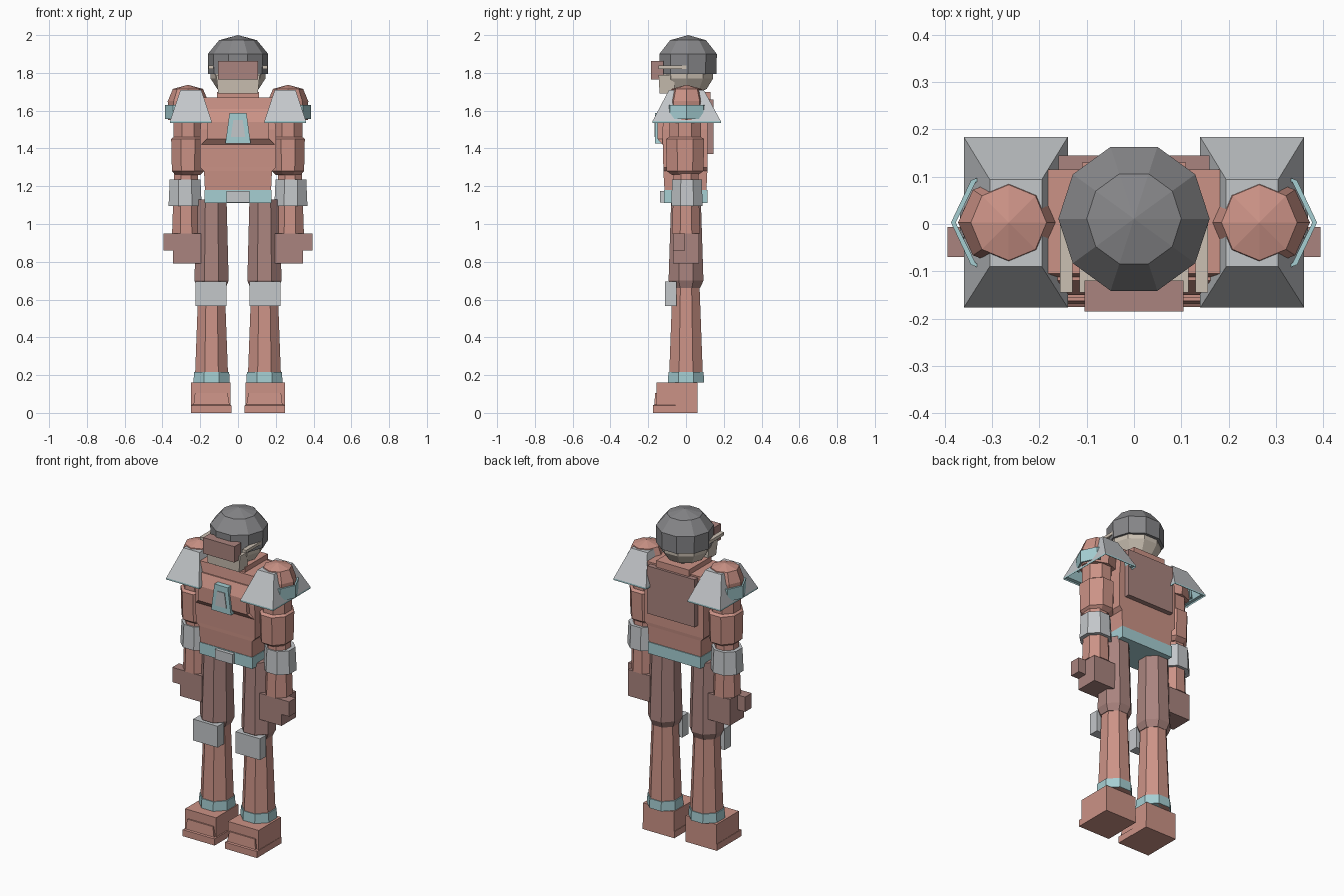
import bpy, bmesh, math

COLORS = {"red": (0.60, 0.29, 0.24), "brown": (0.40, 0.23, 0.21), "teal": (0.38, 0.62, 0.65),
          "steel": (0.55, 0.57, 0.59), "dark": (0.24, 0.24, 0.25), "tan": (0.60, 0.53, 0.45)}
MATS = {}
for key, rgb in COLORS.items():
    MATS[key] = bpy.data.materials.new(key)
    MATS[key].diffuse_color = (*rgb, 1)


def loft(name, color, rings, caps=(True, True), closed=True):
    """Skin a list of equal-length point rings."""
    bm = bmesh.new()
    rows = [[bm.verts.new(p) for p in ring] for ring in rings]
    n = len(rows[0])
    for a, b in zip(rows, rows[1:]):
        for i in range(n if closed else n - 1):
            j = (i + 1) % n
            bm.faces.new((a[i], a[j], b[j], b[i]))
    if caps[0]:
        bm.faces.new(rows[0][::-1])
    if caps[1]:
        bm.faces.new(rows[-1])
    bmesh.ops.remove_doubles(bm, verts=bm.verts, dist=0.0005)
    bmesh.ops.recalc_face_normals(bm, faces=bm.faces)
    mesh = bpy.data.meshes.new(name)
    bm.to_mesh(mesh)
    bm.free()
    ob = bpy.data.objects.new(name, mesh)
    bpy.context.collection.objects.link(ob)
    mesh.materials.append(MATS[color])
    return ob


def rect(x0, x1, y0, y1, z):
    return [(x0, y0, z), (x1, y0, z), (x1, y1, z), (x0, y1, z)]


def box(name, color, x0, x1, y0, y1, z0, z1):
    return loft(name, color, [rect(x0, x1, y0, y1, z0), rect(x0, x1, y0, y1, z1)])


def poly(cx, cy, rx, ry, z, n=8, turn=0.0):
    return [(cx + rx * math.cos(2 * math.pi * (i + turn) / n),
             cy + ry * math.sin(2 * math.pi * (i + turn) / n), z) for i in range(n)]


def tube(name, color, cx, cy, profile, n=8, turn=0.0, caps=(True, True)):
    """Faceted limb from (radius x, radius y, z) stations."""
    return loft(name, color, [poly(cx, cy, rx, ry, z, n, turn) for rx, ry, z in profile], caps)


def plate(name, color, outline, y0, y1):
    """Front-view outline given thickness along y."""
    return loft(name, color, [[(x, y, z) for x, z in outline] for y in (y0, y1)])


# Head, jaw, helmet and visor
tube("head", "tan", 0, 0.005, [(0.06, 0.06, 1.69), (0.11, 0.11, 1.715), (0.145, 0.145, 1.77),
                               (0.15, 0.15, 1.86)], 10)
loft("jaw", "tan", [rect(-0.105, 0.105, -0.14, -0.06, 1.69), rect(-0.115, 0.115, -0.145, -0.06, 1.79)])
tube("helmet", "dark", 0, 0.011, [(0.158, 0.158, 1.795), (0.16, 0.16, 1.90), (0.10, 0.10, 1.973),
                                  (0.0001, 0.0001, 2.0)], 10)
box("visor", "brown", -0.105, 0.105, -0.185, -0.12, 1.765, 1.862)
for s in (-1, 1):
    x = sorted((s * 0.13, s * 0.156))
    box("visor_strap", "tan", *x, -0.145, 0.005, 1.82, 1.838)
tube("neck", "brown", 0, 0.0, [(0.08, 0.08, 1.6), (0.08, 0.08, 1.73)], 8, 0.5)

# Torso
loft("torso", "red", [rect(-0.172, 0.172, -0.11, 0.105, 1.12), rect(-0.18, 0.18, -0.12, 0.113, 1.28),
                      rect(-0.2, 0.2, -0.12, 0.115, 1.30), rect(-0.2, 0.2, -0.125, 0.115, 1.5),
                      rect(-0.185, 0.185, -0.105, 0.115, 1.67)])
loft("chest_plate", "red", [rect(-0.195, 0.195, -0.125, 0, 1.42), rect(-0.165, 0.165, -0.15, 0, 1.45),
                            rect(-0.16, 0.16, -0.15, 0, 1.54), rect(-0.165, 0.165, -0.12, 0, 1.61)])
box("collar", "red", -0.11, 0.11, -0.09, 0.13, 1.66, 1.70)
box("back_panel", "brown", -0.16, 0.16, 0.10, 0.145, 1.37, 1.66)

# Chest badge: teal frame around a steel plate
plate("badge_frame", "teal", [(-0.067, 1.425), (0.067, 1.425), (0.045, 1.587), (-0.045, 1.587)], -0.163, -0.12)
plate("badge_inset", "steel", [(-0.038, 1.46), (0.038, 1.46), (0.025, 1.55), (-0.025, 1.55)], -0.167, -0.15)

# Belt
box("belt", "teal", -0.178, 0.178, -0.117, 0.113, 1.11, 1.18)
box("belt_buckle", "steel", -0.06, 0.06, -0.138, -0.10, 1.115, 1.175)

for s in (-1, 1):
    ax, lx = s * 0.265, s * 0.14

    def span(a, b):
        return sorted((s * a, s * b))

    # Shoulder: dome, flared guard with lining, outer cuff
    tube("shoulder_dome", "red", ax, 0.003, [(0.105, 0.095, 1.55), (0.107, 0.098, 1.65),
                                             (0.08, 0.08, 1.715), (0.0001, 0.0001, 1.737)])
    base, top = span(0.14, 0.36), span(0.195, 0.305)
    loft("shoulder_guard", "steel", [rect(*base, -0.177, 0.184, 1.545),
                                     rect(*top, -0.09, 0.094, 1.71)], (False, True))
    loft("guard_lining", "teal", [rect(*base, -0.177, 0.184, 1.535), rect(*base, -0.177, 0.184, 1.545),
                                  rect(*span(0.155, 0.345), -0.16, 0.165, 1.548),
                                  rect(*span(0.2, 0.3), -0.085, 0.088, 1.69)], (False, False))
    arc = [(0.33, -0.092), (0.345, -0.086), (0.387, 0.003), (0.345, 0.092), (0.33, 0.098)]
    inner = [(x - 0.01, y * 0.96) for x, y in arc[::-1]]
    loft("shoulder_cuff", "teal", [[(s * x, y, z) for x, y in arc + inner] for z in (1.555, 1.63)])

    # Arm
    tube("upper_arm", "red", ax, -0.005, [(0.085, 0.09, 1.60), (0.083, 0.09, 1.46), (0.096, 0.11, 1.45),
                                          (0.092, 0.105, 1.28), (0.07, 0.075, 1.26)], 8, 0.5)
    tube("forearm", "red", s * 0.275, 0.0, [(0.068, 0.07, 1.28), (0.08, 0.08, 0.95)], 8, 0.5)
    tube("elbow_guard", "steel", s * 0.28, 0.005, [(0.095, 0.09, 1.095), (0.088, 0.085, 1.235)], 8, 0.5)
    box("hand", "brown", *span(0.195, 0.343), -0.07, 0.068, 0.79, 0.95)
    box("thumb", "brown", *span(0.33, 0.394), -0.07, -0.006, 0.86, 0.95)

    # Leg
    tube("thigh", "brown", lx, 0.0, [(0.086, 0.085, 1.13), (0.098, 0.1, 0.70), (0.08, 0.08, 0.66)], 8, 0.5)
    box("knee_pad", "steel", *span(0.06, 0.225), -0.11, -0.05, 0.565, 0.695)
    tube("shin", "red", lx, 0.0, [(0.096, 0.098, 0.16), (0.076, 0.078, 0.66)], 8, 0.5)
    tube("ankle_band", "teal", lx, 0.0, [(0.103, 0.103, 0.16), (0.101, 0.101, 0.217)], 8, 0.5)
    box("foot", "red", *span(0.04, 0.248), -0.155, 0.06, 0.005, 0.16)
    loft("toe_cap", "red", [rect(*span(0.035, 0.25), -0.175, -0.055, 0.0),
                            rect(*span(0.035, 0.25), -0.175, -0.055, 0.04),
                            rect(*span(0.045, 0.235), -0.168, -0.055, 0.045),
                            rect(*span(0.055, 0.228), -0.163, -0.055, 0.105)])
    box("sole", "red", *span(0.037, 0.25), -0.16, 0.06, 0.0, 0.04)
